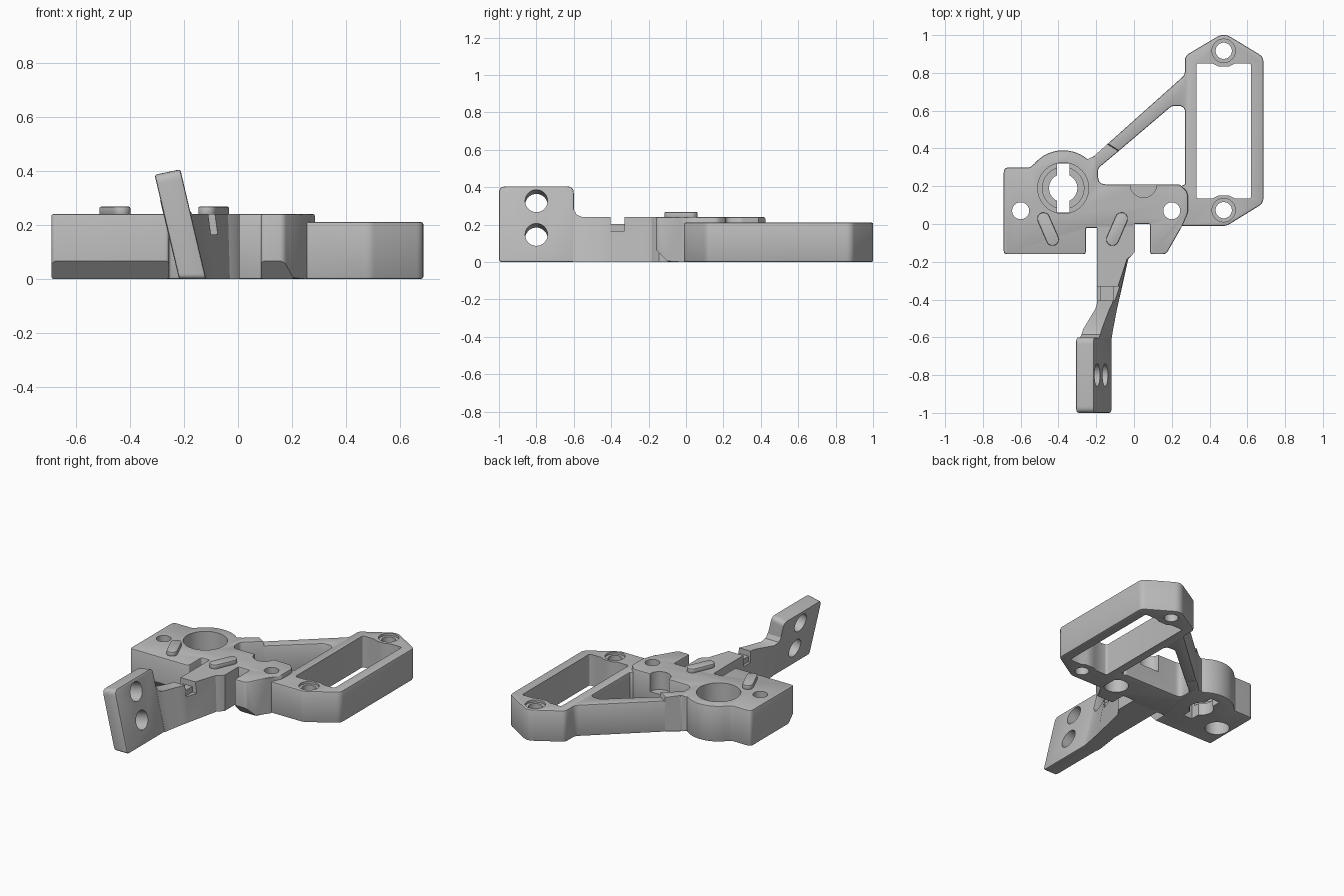
import bpy
import bmesh
from math import radians, cos, sin
from mathutils import Vector, Matrix

if "Cube" in bpy.data.objects:
    bpy.data.objects.remove(bpy.data.objects["Cube"], do_unlink=True)

GREY = (0.5, 0.5, 0.5, 1)
grey = bpy.data.materials.new("plain grey")
grey.use_nodes = True
grey.diffuse_color = GREY
grey.node_tree.nodes["Principled BSDF"].inputs["Base Color"].default_value = GREY


def rounded(points, steps=5):
    """Outline with a radius on every corner that has a third value."""
    out = []
    for i, point in enumerate(points):
        p = Vector(point[:2])
        if len(point) < 3:
            out.append(p)
            continue
        a = Vector(points[i - 1][:2]) - p
        b = Vector(points[(i + 1) % len(points)][:2]) - p
        half = a.angle(b) / 2
        t = min(point[2] * cos(half) / sin(half), a.length * 0.48, b.length * 0.48)
        start, end = p + a.normalized() * t, p + b.normalized() * t
        for k in range(steps + 1):
            s = k / steps
            out.append(start * (1 - s) ** 2 + p * 2 * s * (1 - s) + end * s * s)
    return out


def finish(name, bm):
    bmesh.ops.recalc_face_normals(bm, faces=bm.faces)
    mesh = bpy.data.meshes.new(name)
    bm.to_mesh(mesh)
    bm.free()
    mesh.materials.append(grey)
    obj = bpy.data.objects.new(name, mesh)
    bpy.context.collection.objects.link(obj)
    return obj


def prism(name, outline, low, high, edge=0.0, place=None):
    """Extrude an outline upward, soften its rims, then map it into place."""
    bm = bmesh.new()
    base = bm.faces.new([bm.verts.new((p[0], p[1], low)) for p in outline])
    grown = bmesh.ops.extrude_face_region(bm, geom=[base])["geom"]
    for v in grown:
        if isinstance(v, bmesh.types.BMVert):
            v.co.z = high
    if edge:
        rims = [e for e in bm.edges if abs(e.verts[0].co.z - e.verts[1].co.z) < 1e-5]
        bmesh.ops.bevel(bm, geom=rims, offset=edge, segments=2, profile=0.5, affect='EDGES')
    if place:
        for v in bm.verts:
            v.co = place(v.co)
    return finish(name, bm)


def circle(x, y, r, start=0, stop=360, count=40):
    span = stop - start
    last = count if span == 360 else count - 1
    return [(x + r * cos(radians(start + span * k / last)),
             y + r * sin(radians(start + span * k / last))) for k in range(count)]


def box(x0, x1, y0, y1):
    return [(x0, y0), (x1, y0), (x1, y1), (x0, y1)]


def cut(obj, *cutters):
    bpy.context.view_layer.objects.active = obj
    for cutter in cutters:
        cutter.hide_render = True
        mod = obj.modifiers.new("cut", 'BOOLEAN')
        mod.operation, mod.solver, mod.object = 'DIFFERENCE', 'EXACT', cutter
        bpy.ops.object.modifier_apply(modifier=mod.name)
        bpy.data.objects.remove(cutter, do_unlink=True)


def hole(x, y, r, low=-0.1, high=0.5):
    return prism("hole_cutter", circle(x, y, r), low, high)


TOP, FRAME_TOP = 0.24, 0.21
BOSS = (-0.375, 0.19)

# Mounting block with a round boss at the back and two notches at the front
block = prism("mounting_block", rounded(
    [(-0.69, -0.16, 0.02), (-0.255, -0.16, 0.015), (-0.255, -0.02, 0.01), (0, -0.02),
     (0.005, 0), (0.085, 0, 0.01), (0.085, -0.16, 0.015), (0.17, -0.16, 0.03),
     (0.25, -0.02, 0.04), (0.285, 0.06, 0.05), (0.285, 0.17, 0.05), (0.24, 0.21, 0.03),
     (-0.19, 0.21, 0.05), (-0.19, 0.295, 0.03), (-0.08, 0.387), (-0.14, 0.424),
     (-0.215, 0.357, 0.03)] + circle(*BOSS, 0.2, 50, 140, 16)
    + [(-0.55, 0.30, 0.02), (-0.69, 0.30, 0.03)]), 0, TOP, 0.008)

# Sloped underside along the front edge
slope = prism("slope_cutter", [(-0.3, 0.2), (-0.3, -0.1), (0, -0.1), (-0.16, 0.066)],
              -1, 1, place=lambda c: Vector((c.z, c.x, c.y)))
cut(block, slope)

# Screw holes with wide recesses below, and a half-round recess at the back
for x in (-0.6, 0.2):
    cut(block, hole(x, 0.07, 0.045), hole(x, 0.07, 0.075, -0.1, 0.1))
cut(block, hole(0.05, 0.21, 0.07, 0.12))

# Stepped round socket with a keyed opening
cut(block, hole(*BOSS, 0.135, 0.11), hole(*BOSS, 0.11, 0.08), hole(*BOSS, 0.075),
    prism("key_cutter", box(BOSS[0] - 0.033, BOSS[0] + 0.033, 0.06, 0.32), -0.1, 0.15))

# Slanted locating lugs
for side, x in (("right", -0.455), ("left", -0.09)):
    tilt = 0.41 if side == "right" else -0.41
    turn = Matrix.Rotation(tilt, 2)
    pill = circle(0, 0.06, 0.033, 0, 180, 14) + circle(0, -0.06, 0.033, 180, 359.9, 14)
    pill = [turn @ Vector(p) + Vector((x, -0.027)) for p in pill]
    prism(side + "_locating_lug", pill, TOP - 0.005, 0.267, 0.005)

# Side frame and its diagonal strut
frame = prism("side_frame", rounded(
    [(-0.14, 0.424), (0.27, 0.79, 0.05), (0.27, 0.89, 0.04), (0.475, 1.012, 0.07),
     (0.685, 0.885, 0.05), (0.685, 0.11, 0.05), (0.49, -0.01, 0.06), (0.25, -0.01),
     (0.25, 0.2), (0.27, 0.21), (0.27, 0.625, 0.05), (0.2, 0.625, 0.04),
     (-0.08, 0.387)]), 0, FRAME_TOP, 0.008)
bumps = [(0.475 + dx, y) for dx, y in
         ((-0.06, 0.135), (-0.03, 0.15), (0.03, 0.15), (0.06, 0.135))]
window = rounded([(0.33, 0.135, 0.015)] + bumps + [(0.62, 0.135, 0.015), (0.62, 0.85, 0.015)]
                 + [(x, 0.985 - y) for x, y in reversed(bumps)] + [(0.33, 0.85, 0.015)])
cut(frame, prism("window_cutter", window, -0.1, 0.5))
for y in (0.073, 0.917):
    cut(frame, hole(0.475, y, 0.043), hole(0.475, y, 0.062, FRAME_TOP - 0.015))

# Neck joining the block to the paddle: y, top edges, bottom edges, height
sections = [(0, -0.195, 0.005, -0.195, 0.005, TOP),
            (-0.145, -0.195, 0.005, -0.195, 0.005, TOP),
            (-0.165, -0.195, -0.01, -0.195, -0.01, TOP),
            (-0.185, -0.195, -0.037, -0.195, -0.03, TOP),
            (-0.42, -0.195, -0.115, -0.195, -0.083, TOP),
            (-0.45, -0.205, -0.13, -0.2, -0.09, TOP),
            (-0.555, -0.268, -0.17, -0.215, -0.11, TOP),
            (-0.585, -0.278, -0.178, -0.217, -0.115, 0.253),
            (-0.605, -0.288, -0.187, -0.218, -0.118, 0.29)]
bm = bmesh.new()
rings = [[bm.verts.new(c) for c in ((tl, y, z), (tr, y, z), (br, y, 0), (bl, y, 0))]
         for y, tl, tr, bl, br, z in sections]
for a, b in zip(rings, rings[1:]):
    for k in range(4):
        n = (k + 1) % 4
        bm.faces.new((a[k], a[n], b[n], b[k]))
bm.faces.new(rings[0])
bm.faces.new(rings[-1])
neck = finish("neck", bm)

# Tie slot across the neck, deeper at both sides
for x0, x1, low in ((-0.3, 0.1, 0.203), (-0.3, -0.18, 0.165), (-0.108, 0.1, 0.165)):
    cut(neck, prism("slot_cutter", box(x0, x1, -0.405, -0.33), low, 0.4))

# Leaning paddle with two holes
LEAN = 0.235


def lean(c):
    """Outline y and height, thickness along the third axis."""
    z = c.y * (1 + 0.5 * (c.z - 0.1))
    return Vector((-0.218 + c.z - LEAN * z, c.x, z))


paddle = prism("paddle", rounded([(-1, 0, 0.02), (-0.6, 0), (-0.6, 0.405, 0.035),
                                  (-1, 0.405, 0.035)]), 0, 0.1, 0.008, lean)
for z in (0.135, 0.315):
    drill = prism("drill_cutter", circle(-0.8, z, 0.06), -0.3, 0.3,
                  place=lambda c: Vector((-0.168 + c.z - LEAN * c.y, c.x, c.y + LEAN * c.z)))
    cut(paddle, drill)

# Smooth the curved walls, keep the edges sharp
bpy.ops.object.select_all(action='DESELECT')
for part in bpy.context.scene.objects:
    if part.type == 'MESH' and grey.name in part.data.materials:
        part.select_set(True)
        bpy.context.view_layer.objects.active = part
bpy.ops.object.shade_smooth_by_angle(angle=radians(30))
